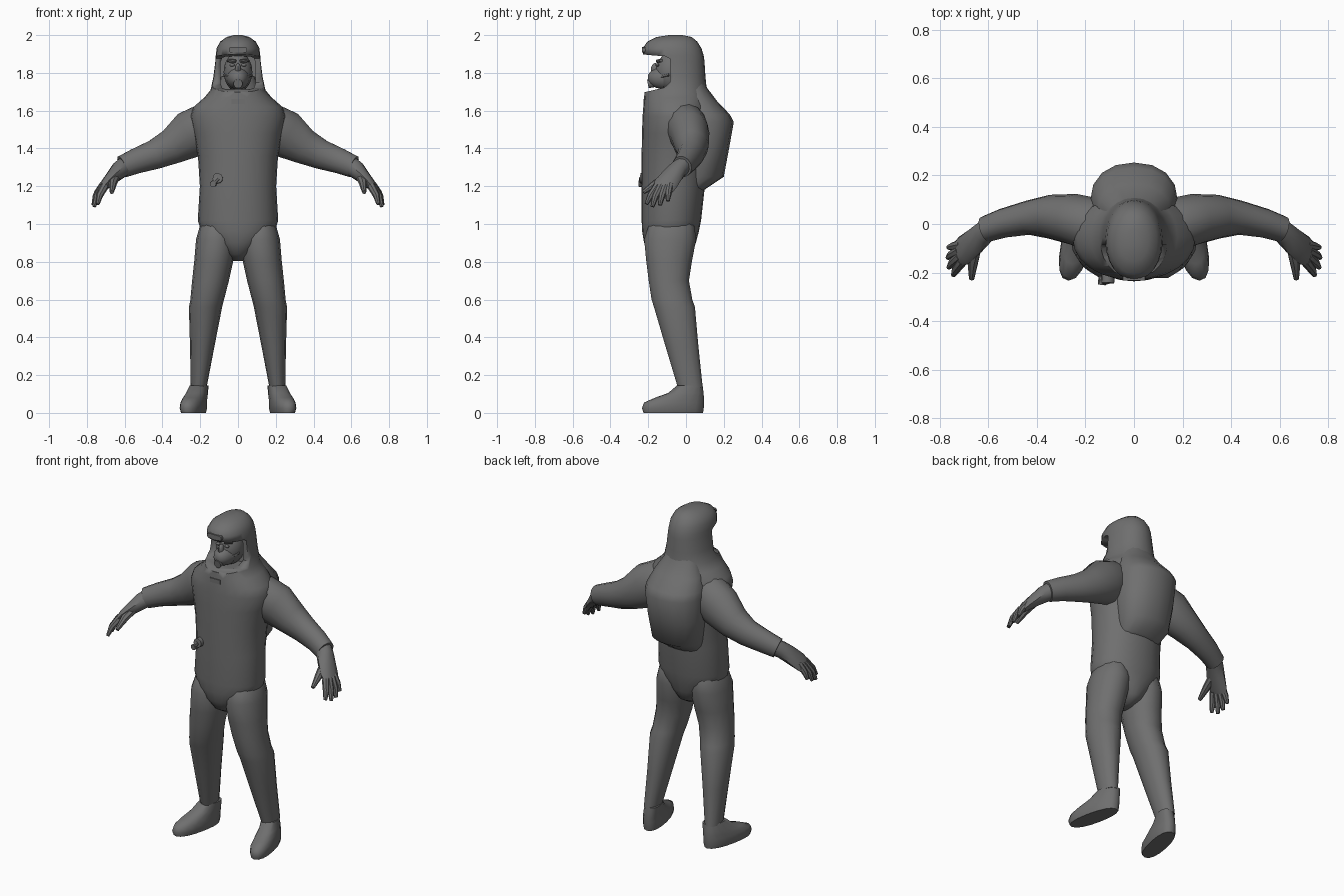
import bpy, bmesh, math
from mathutils import Vector

if "Cube" in bpy.data.objects:
    bpy.data.objects.remove(bpy.data.objects["Cube"])

# Dark grey suit colour used everywhere
dark = bpy.data.materials.new("dark_grey")
dark.diffuse_color = (.16, .16, .16, 1)
dark.use_nodes = True
dark.node_tree.nodes["Principled BSDF"].inputs["Base Color"].default_value = dark.diffuse_color


def finish(name, bm, angle=40):
    bmesh.ops.recalc_face_normals(bm, faces=bm.faces)
    mesh = bpy.data.meshes.new(name)
    bm.to_mesh(mesh)
    bm.free()
    mesh.materials.append(dark)
    ob = bpy.data.objects.new(name, mesh)
    bpy.context.collection.objects.link(ob)
    bpy.ops.object.select_all(action='DESELECT')
    bpy.context.view_layer.objects.active = ob
    ob.select_set(True)
    bpy.ops.object.shade_smooth_by_angle(angle=math.radians(angle))
    return ob


def skin(name, rings, angle=40):
    """Closed surface through a list of point rings."""
    bm = bmesh.new()
    loops = [[bm.verts.new(p) for p in r] for r in rings]
    n = len(loops[0])
    for a, b in zip(loops, loops[1:]):
        for i in range(n):
            j = (i + 1) % n
            bm.faces.new((a[i], a[j], b[j], b[i]))
    bm.faces.new(loops[0])
    bm.faces.new(loops[-1])
    return finish(name, bm, angle)


def oval(n, e=2.0):
    out = []
    for i in range(n):
        a = 2 * math.pi * i / n
        c, s = math.cos(a), math.sin(a)
        out.append((math.copysign(abs(c) ** (2 / e), c), math.copysign(abs(s) ** (2 / e), s)))
    return out


def stack(name, rows, n=16, e=2.0, side=1, shear=0, angle=40):
    """Horizontal rings; each row is z, x0, x1, y0, y1."""
    rings = []
    for z, x0, x1, y0, y1 in rows:
        ring = []
        for c, s in oval(n, e):
            y = (y0 + y1) / 2 + s * (y1 - y0) / 2
            x = (x0 + x1) / 2 + c * (x1 - x0) / 2 - shear * y
            ring.append((side * x, y, z))
        rings.append(ring)
    return skin(name, rings, angle)


def tube(name, rows, n=12, side=1, e=2.0):
    """Rings across a path; each row is x, y, z, half depth, half height."""
    pts = [Vector(r[:3]) for r in rows]
    rings = []
    for i, r in enumerate(rows):
        t = (pts[min(i + 1, len(pts) - 1)] - pts[max(i - 1, 0)]).normalized()
        u = Vector((0, 1, 0))
        u = (u - u.dot(t) * t).normalized()
        v = t.cross(u)
        ring = [pts[i] + u * c * r[3] + v * s * r[4] for c, s in oval(n, e)]
        rings.append([(side * p.x, p.y, p.z) for p in ring])
    return skin(name, rings)


def ball(name, loc, size, u=16, v=10):
    bm = bmesh.new()
    bmesh.ops.create_uvsphere(bm, u_segments=u, v_segments=v, radius=1)
    for w in bm.verts:
        w.co = Vector(loc) + Vector([a * b for a, b in zip(w.co, size)])
    return finish(name, bm)


def plate(name, loc, half, bevel):
    bm = bmesh.new()
    bmesh.ops.create_cube(bm, size=2)
    for w in bm.verts:
        w.co = Vector(loc) + Vector([a * b for a, b in zip(w.co, half)])
    if bevel:
        edges = [e for e in bm.edges if abs(e.verts[0].co.y - e.verts[1].co.y) > 1e-4]
        bmesh.ops.bevel(bm, geom=edges, offset=bevel, segments=2, affect='EDGES', profile=0.5)
    return finish(name, bm)


def rod(name, a, b, r, n=10):
    """Cylinder between two points."""
    a, b = Vector(a), Vector(b)
    t = (b - a).normalized()
    u = t.orthogonal().normalized()
    v = t.cross(u)
    return skin(name, [[p + (u * c + v * s) * r for c, s in oval(n)] for p in (a, b)])


# Suit body and hood in one piece: z, half width, front, back
body = [(.805, .025, -.13, -.03), (.84, .07, -.19, .03), (.90, .14, -.222, .052),
        (.96, .195, -.232, .068), (1.02, .213, -.235, .08), (1.2, .202, -.236, .10),
        (1.36, .212, -.235, .113), (1.48, .235, -.233, .12), (1.57, .253, -.23, .12),
        (1.62, .235, -.226, .12), (1.67, .178, -.222, .118), (1.71, .145, -.218, .11),
        (1.78, .13, -.215, .103), (1.86, .12, -.22, .098), (1.89, .118, -.228, .094),
        (1.93, .113, -.23, .082), (1.965, .095, -.205, .06), (1.99, .06, -.155, .03),
        (2.0, .02, -.09, -.02)]
suit = stack("suit_body", [(z, -w, w, f, b) for z, w, f, b in body], n=24, e=2.1)

# Open the visor area: slice the front away, then hollow the hood
profile = [(-.3, 1.70), (-.21, 1.70), (-.115, 1.722), (-.085, 1.75),
           (-.085, 1.875), (-.11, 1.888), (-.17, 1.892), (-.3, 1.905)]
cutters = [skin("visor_cutter", [[(x, y, z) for y, z in profile] for x in (-.3, .3)]),
           plate("hood_cavity_cutter", (0, -.07, 1.80), (.092, .08, .088), .03)]
for cut in cutters:
    cut.hide_render = True
    mod = suit.modifiers.new("cut", 'BOOLEAN')
    mod.operation = 'DIFFERENCE'
    mod.solver = 'EXACT'
    mod.object = cut
    bpy.context.view_layer.objects.active = suit
    bpy.ops.object.modifier_apply(modifier=mod.name)
for cut in cutters:
    bpy.data.objects.remove(cut)

# Air-pack hump on the back
stack("back_hump", [(1.17, -.12, .12, -.04, .085), (1.19, -.13, .13, -.04, .11),
                    (1.25, -.155, .155, -.05, .20), (1.40, -.175, .175, -.06, .228),
                    (1.54, -.18, .18, -.06, .253), (1.58, -.175, .175, -.06, .232),
                    (1.65, -.15, .15, -.05, .165), (1.72, -.11, .11, -.05, .112),
                    (1.78, -.09, .09, -.05, .09)], n=16, e=2.2, angle=60)

# Limbs, mirrored
for side, tag in ((1, "left"), (-1, "right")):
    stack(tag + "_leg", [(1.06, .06, .16, -.14, .01), (.985, .025, .203, -.203, .048),
                         (.92, .008, .222, -.225, .057),
                         (.80, .026, .232, -.213, .034), (.70, .048, .243, -.20, .018),
                         (.60, .074, .252, -.185, .036), (.56, .084, .26, -.172, .05),
                         (.35, .125, .254, -.11, .068), (.135, .166, .25, -.045, .09)],
          n=14, e=2.1, side=side)
    stack(tag + "_boot", [(0, .166, .278, -.225, .09), (.025, .16, .285, -.233, .094),
                          (.055, .161, .282, -.222, .096), (.08, .163, .277, -.165, .095),
                          (.105, .163, .27, -.095, .093), (.145, .163, .257, -.048, .088)],
          n=16, e=2.3, side=side, shear=.2, angle=50)
    tube(tag + "_sleeve", [(.06, -.03, 1.585, .085, .085), (.16, -.005, 1.525, .112, .122),
                           (.25, .02, 1.475, .105, .13), (.35, .03, 1.41, .09, .097),
                           (.44, .025, 1.368, .07, .08), (.54, .003, 1.333, .06, .068),
                           (.612, -.022, 1.303, .054, .06)], n=14, side=side)
    tube(tag + "_palm", [(.59, -.012, 1.312, .045, .052), (.625, -.042, 1.288, .049, .049),
                         (.66, -.075, 1.253, .058, .038), (.70, -.108, 1.212, .063, .028),
                         (.722, -.122, 1.185, .056, .019)], n=10, side=side)
    # Fingers and thumb: base, knuckle, tip
    fingers = {
        "index": ((.706, -.152, 1.20), (.733, -.188, 1.15), (.743, -.21, 1.105)),
        "middle": ((.714, -.132, 1.20), (.748, -.162, 1.145), (.762, -.178, 1.092)),
        "ring": ((.716, -.108, 1.20), (.752, -.128, 1.148), (.766, -.138, 1.10)),
        "little": ((.710, -.085, 1.21), (.745, -.093, 1.165), (.763, -.096, 1.122)),
        "thumb": ((.65, -.09, 1.25), (.663, -.16, 1.214), (.668, -.226, 1.168))}
    for fname, path in fingers.items():
        rr = (.026, .022, .011) if fname == "thumb" else (.022, .018, .01)
        tube(tag + "_" + fname, [(*p, r, r) for p, r in zip(path, rr)], n=8, side=side)
    # Eyes, brows and mask straps
    ball(tag + "_eye", (side * .031, -.151, 1.842), (.014, .010, .009), 10, 6)
    rod(tag + "_brow", (side * .012, -.152, 1.862), (side * .055, -.132, 1.866), .009, 8)
    rod(tag + "_mask_strap", (side * .03, -.165, 1.77), (side * .072, -.09, 1.79), .008, 6)

# Face and breathing mask inside the hood
ball("head", (0, -.072, 1.805), (.076, .09, .105))
mask = [(-.12, .06, .062), (-.16, .052, .052), (-.187, .036, .037), (-.20, .018, .02)]
skin("breathing_mask", [[(c * w, y, 1.772 + s * h) for c, s in oval(14)] for y, w, h in mask])
ball("nose", (0, -.162, 1.818), (.016, .024, .034), 10, 8)
rod("mask_outlet", (0, -.155, 1.75), (0, -.202, 1.742), .024, 12)

# Brim lamp, chest tag and air valve
plate("brim_lamp", (0, -.216, 1.922), (.048, .016, .014), .01)
plate("chest_tag", (0, -.216, 1.648), (.034, .010, .013), 0)
rod("valve_base", (-.105, -.19, 1.24), (-.108, -.242, 1.243), .027, 10)
rod("valve_nozzle", (-.105, -.233, 1.243), (-.138, -.234, 1.207), .015, 8)
rod("valve_cap", (-.128, -.215, 1.214), (-.132, -.25, 1.212), .017, 8)
